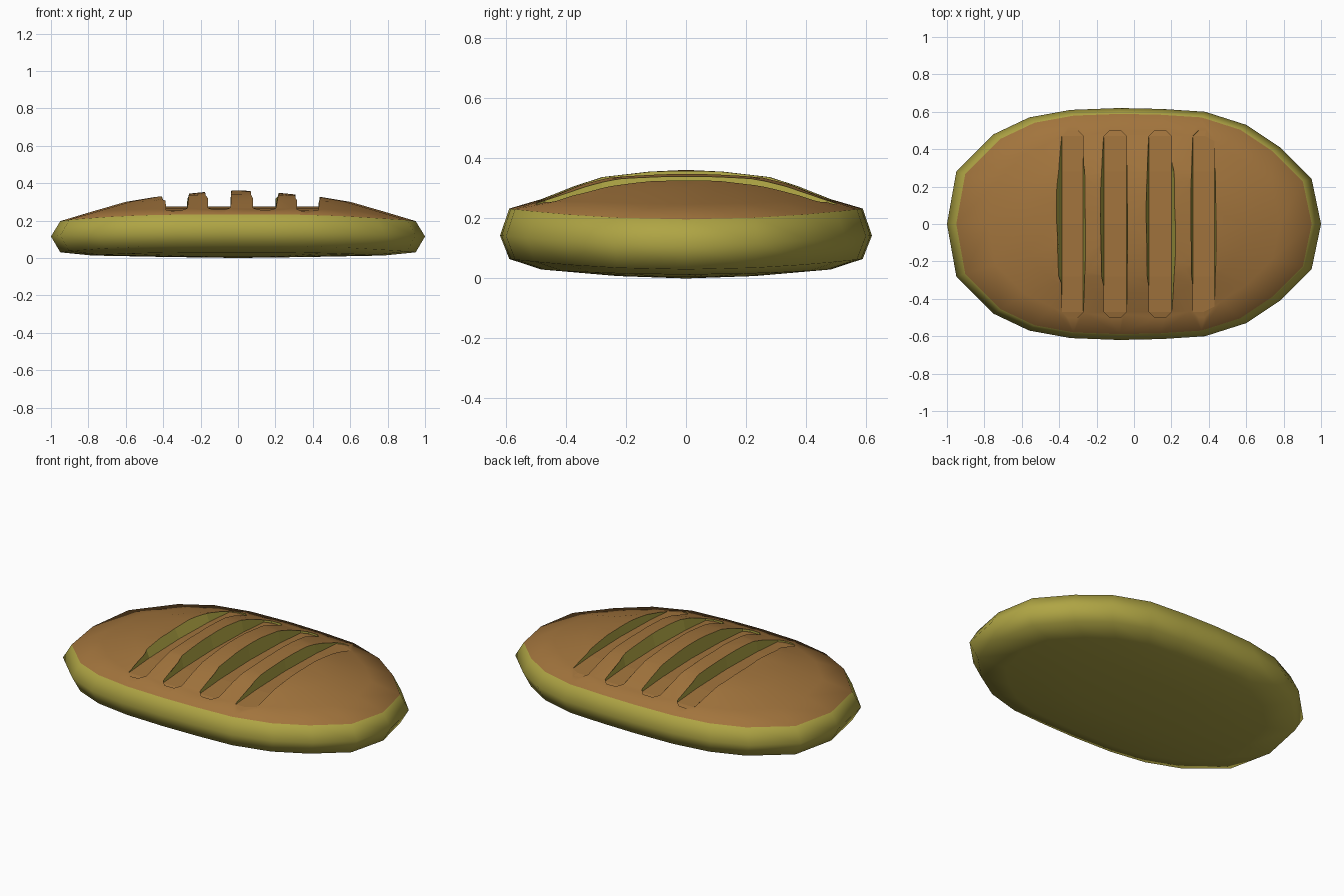
import bpy
import bmesh

cube = bpy.data.objects.get("Cube")
if cube:
    bpy.data.objects.remove(cube, do_unlink=True)


def material(name, rgb):
    mat = bpy.data.materials.new(name)
    mat.use_nodes = True
    mat.diffuse_color = (*rgb, 1)
    mat.node_tree.nodes["Principled BSDF"].inputs["Base Color"].default_value = (*rgb, 1)
    return mat


CRUST, CRUMB = 0, 1
MATERIALS = [material("brown_crust", (0.36, 0.175, 0.046)),
             material("olive_crumb", (0.43, 0.376, 0.058))]


def make_object(name, bm, smooth):
    bmesh.ops.recalc_face_normals(bm, faces=bm.faces)
    for face in bm.faces:
        face.smooth = smooth
    mesh = bpy.data.meshes.new(name)
    bm.to_mesh(mesh)
    bm.free()
    for mat in MATERIALS:
        mesh.materials.append(mat)
    obj = bpy.data.objects.new(name, mesh)
    bpy.context.collection.objects.link(obj)
    return obj


def bridge(bm, a, b, pick):
    for i in range(len(a)):
        j = (i + 1) % len(a)
        bm.faces.new((a[i], a[j], b[j], b[i])).material_index = pick(i)


# Loaf: half outline in plan, mirrored in y, lofted as concentric rings
half = [(-0.95, 0.28), (-0.75, 0.48), (-0.56, 0.57), (-0.34, 0.61), (-0.08, 0.62),
        (0.15, 0.615), (0.38, 0.6), (0.6, 0.53), (0.78, 0.41), (0.95, 0.24)]
outline = [(-1, 0)] + half + [(1, 0)] + [(x, -y) for x, y in reversed(half)]

# Each ring: scale, height at the ends, extra height along the sides
RINGS = [(0.37, 0.005, 0.003), (0.78, 0.013, 0.017), (0.95, 0.03, 0.035),
         (1, 0.115, 0.028), (0.95, 0.197, 0.036), (0.78, 0.248, 0.016),
         (0.6, 0.3, 0.008), (0.45, 0.325, 0.013), (0.2, 0.35, 0.006)]
SEAM = 4

bm = bmesh.new()
rings = [[bm.verts.new((x * s, y * s, z + side * (y / 0.62) ** 2)) for x, y in outline]
         for s, z, side in RINGS]
for k in range(len(rings) - 1):
    colour = CRUST if k >= SEAM else CRUMB
    bridge(bm, rings[k], rings[k + 1], lambda i: colour)
for ring, z, colour in ((rings[0], 0, CRUMB), (rings[-1], 0.362, CRUST)):
    centre = bm.verts.new((0, 0, z))
    for i, v in enumerate(ring):
        bm.faces.new((v, ring[(i + 1) % len(ring)], centre)).material_index = colour
loaf = make_object("bread_loaf", bm, True)

# Slashes: floor left, floor right, left wall lean, right wall lean
SLASHES = [(-0.385, -0.272, 0.045, 0.015), (-0.16, -0.04, 0.022, 0.005),
           (0.08, 0.2, 0.015, 0.025), (0.315, 0.43, 0.015, 0.015)]
# Rows along each slash: y, floor height, inset of the pointed end, share of wall lean
side_rows = [(0.5, 0.246, 0.03, 0), (0.47, 0.254, 0, 0.1), (0.28, 0.268, 0, 0.8)]
ROWS = [(-y, z, e, w) for y, z, e, w in side_rows] + [(0, 0.275, 0, 1)] + side_rows[::-1]
TOP = 0.46

bm = bmesh.new()
for left, right, lean_l, lean_r in SLASHES:
    loops = []
    for y, z, inset, share in ROWS:
        l, r, grow = left + inset, right - inset, 2.15 * share
        loops.append([bm.verts.new(p) for p in (
            (l, y, z), (r, y, z), (r + lean_r * grow, y, TOP), (l - lean_l * grow, y, TOP))])
    for a, b in zip(loops, loops[1:]):
        bridge(bm, a, b, lambda i: CRUST if i == 0 else CRUMB)
    for end in (loops[0], loops[-1]):
        bm.faces.new(end).material_index = CRUMB
cutter = make_object("slash_cutter", bm, False)
cutter.hide_render = True

# Cut the slashes into the crust, then drop the cutter
cut = loaf.modifiers.new("slashes", "BOOLEAN")
cut.operation = "DIFFERENCE"
cut.solver = "EXACT"
cut.object = cutter
bpy.context.view_layer.objects.active = loaf
loaf.select_set(True)
bpy.ops.object.modifier_apply(modifier=cut.name)
bpy.data.objects.remove(cutter, do_unlink=True)
